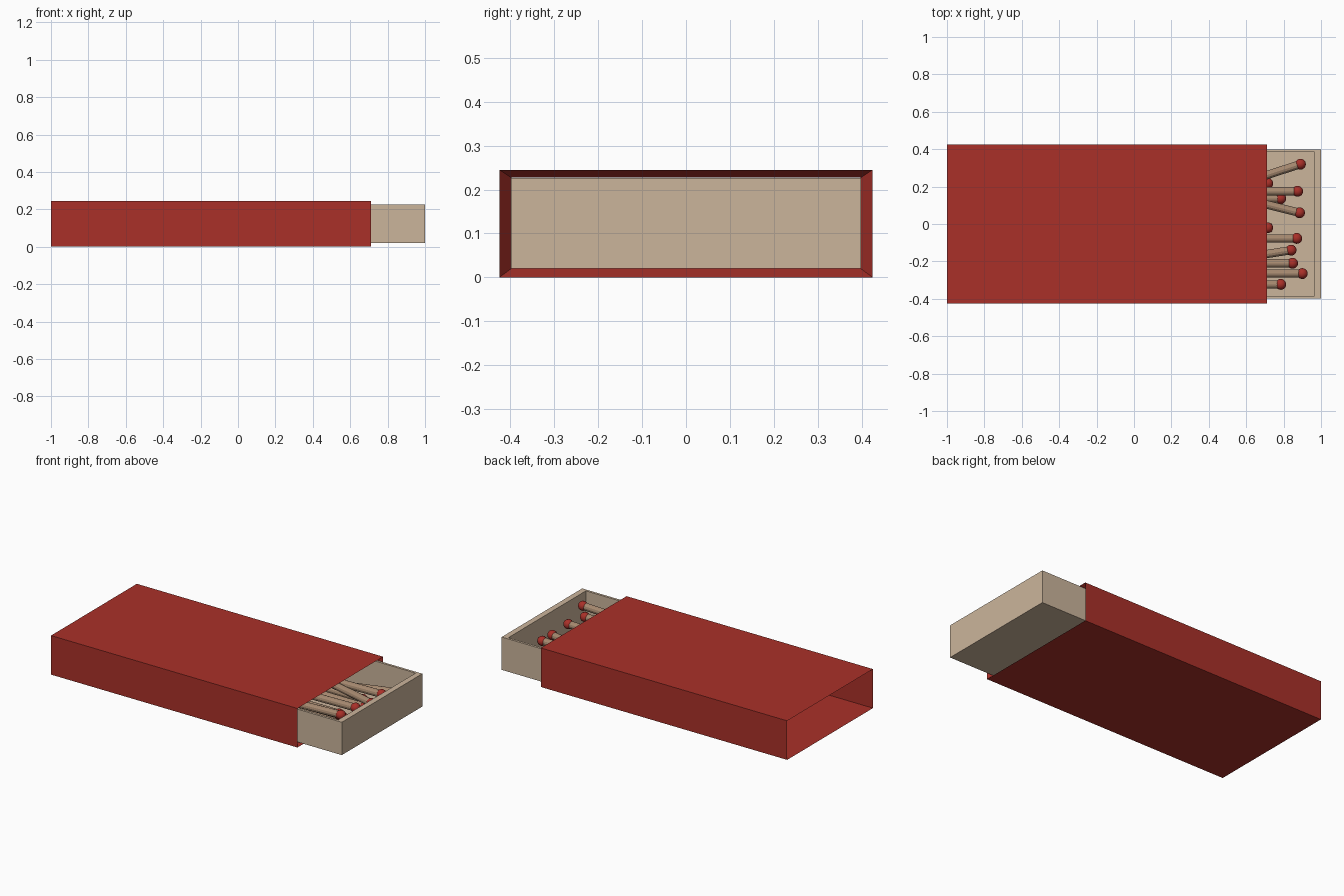
import bpy, bmesh
from math import radians, cos, sin
from mathutils import Vector

if "Cube" in bpy.data.objects:
    bpy.data.objects.remove(bpy.data.objects["Cube"])


def material(name, rgb):
    m = bpy.data.materials.new(name)
    m.diffuse_color = (*rgb, 1)
    m.use_nodes = True
    m.node_tree.nodes["Principled BSDF"].inputs["Base Color"].default_value = m.diffuse_color
    return m


RED = material("red_card", (0.40, 0.03, 0.022))
TAN = material("tan_card", (0.60, 0.46, 0.33))
WOOD = material("match_wood", (0.38, 0.25, 0.16))


def finish(bm, name, mats):
    me = bpy.data.meshes.new(name)
    bm.to_mesh(me)
    bm.free()
    for m in mats:
        me.materials.append(m)
    ob = bpy.data.objects.new(name, me)
    bpy.context.collection.objects.link(ob)
    return ob


def loop_yz(bm, x, hy, z0, z1):
    return [bm.verts.new((x, y, z)) for y, z in
            ((-hy, z0), (hy, z0), (hy, z1), (-hy, z1))]


def loop_xy(bm, z, x0, x1, hy):
    return [bm.verts.new((x, y, z)) for x, y in
            ((x0, -hy), (x1, -hy), (x1, hy), (x0, hy))]


def bridge(bm, loops):
    for a, b in zip(loops, loops[1:]):
        for i in range(4):
            j = (i + 1) % 4
            bm.faces.new((a[i], a[j], b[j], b[i]))


# Sleeve: thin open tube with a slanted lip folded in at the tray end
bm = bmesh.new()
bridge(bm, [loop_yz(bm, -1.0, 0.425, 0.0, 0.245),
            loop_yz(bm, 0.71, 0.425, 0.0, 0.245),
            loop_yz(bm, 0.67, 0.398, 0.02, 0.227)])
bm.normal_update()
for f in bm.faces:
    # outer walls face outwards, lip faces the opening
    c = f.calc_center_median() - Vector((0, 0, 0.1225))
    if c.x < 0.5 and f.normal.dot(Vector((0, c.y, c.z))) < 0:
        f.normal_flip()
    elif c.x >= 0.5 and f.normal.x < 0:
        f.normal_flip()
finish(bm, "sleeve", [RED])

# Tray: open box, rim inset in proportion to its size
bm = bmesh.new()
loops = [loop_xy(bm, 0.02, -0.71, 1.0, 0.399),
         loop_xy(bm, 0.226, -0.71, 1.0, 0.399),
         loop_xy(bm, 0.226, -0.675, 0.964, 0.384),
         loop_xy(bm, 0.03, -0.675, 0.964, 0.384)]
bridge(bm, loops)
bm.faces.new(loops[0][::-1])
bm.faces.new(loops[-1])
bmesh.ops.recalc_face_normals(bm, faces=bm.faces)
finish(bm, "tray", [TAN])

# Match: round stick with a ball head, head centred on the origin
LENGTH = 1.3
bm = bmesh.new()
bmesh.ops.create_cone(bm, cap_ends=True, segments=12, radius1=0.022,
                      radius2=0.022, depth=LENGTH)
bmesh.ops.translate(bm, verts=bm.verts, vec=(0, 0, -LENGTH / 2))
stick_faces = set(bm.faces)
bmesh.ops.create_uvsphere(bm, u_segments=16, v_segments=10, radius=0.029)
for f in bm.faces:
    f.material_index = 0 if f in stick_faces else 1
    f.smooth = f not in stick_faces
match = finish(bm, "match_1", [WOOD, RED])

# Pile of matches: head x, y, z, yaw and upward pitch in degrees
pile = [
    (0.89, 0.32, 0.11, 18, 0), (0.715, 0.217, 0.06, 0, 0),
    (0.875, 0.175, 0.15, 0, 1), (0.785, 0.136, 0.06, 0, 0),
    (0.885, 0.06, 0.14, -14, 0), (0.715, -0.02, 0.06, 0, 0),
    (0.87, -0.077, 0.16, 0, 1), (0.84, -0.14, 0.11, 9, 0),
    (0.848, -0.21, 0.16, 0, 1), (0.90, -0.265, 0.195, 0, 2),
    (0.785, -0.323, 0.10, 0, 1),
]
for i, (x, y, z, yaw, pitch) in enumerate(pile):
    ob = match
    if i:
        ob = bpy.data.objects.new(f"match_{i + 1}", match.data)
        bpy.context.collection.objects.link(ob)
    ob.location = (x, y, z)
    a, p = radians(yaw), radians(pitch)
    aim = Vector((cos(a) * cos(p), sin(a) * cos(p), sin(p)))
    ob.rotation_euler = aim.to_track_quat('Z', 'Y').to_euler()
